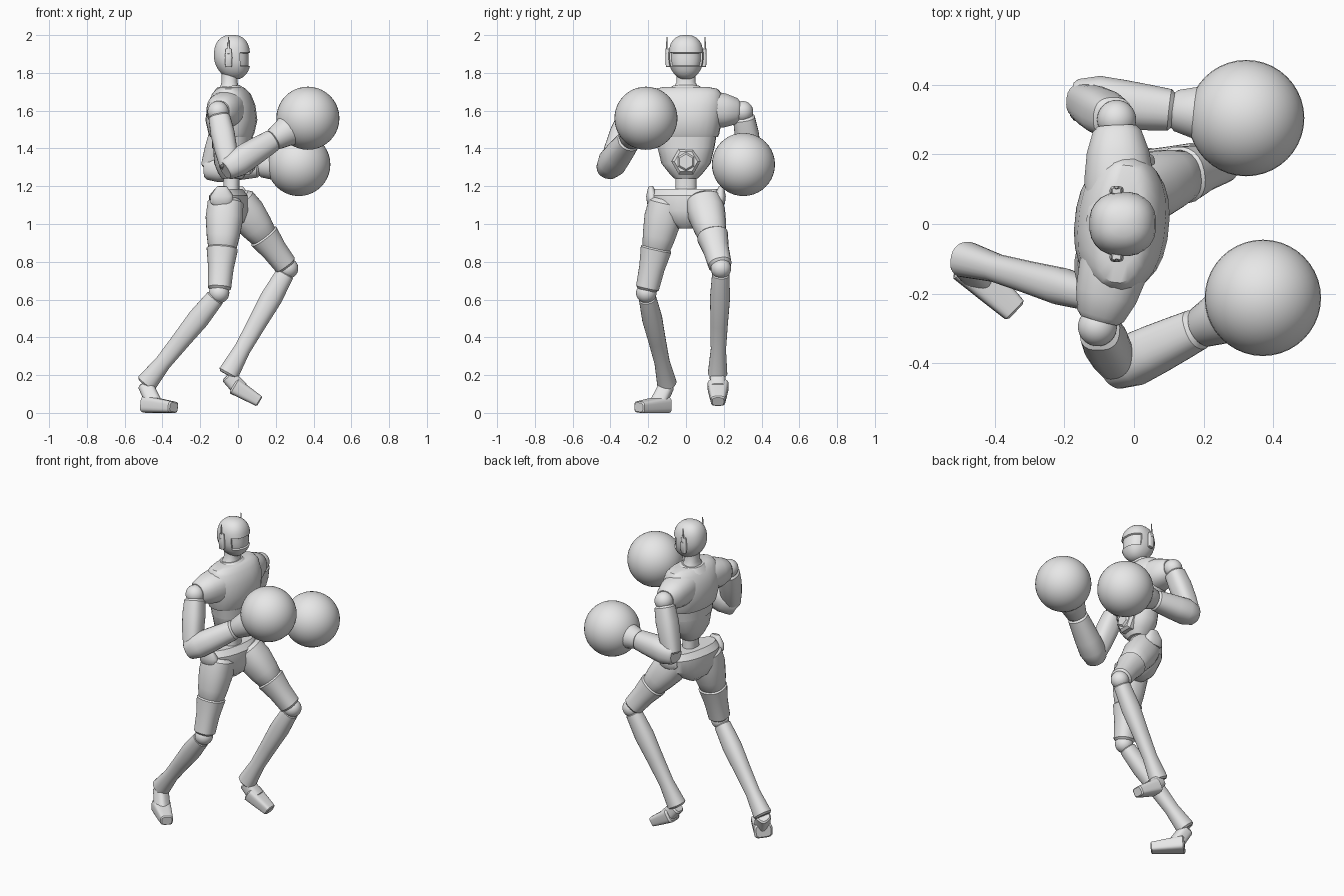
import bpy, bmesh, math
from mathutils import Vector

cube = bpy.data.objects.get("Cube")
if cube:
    bpy.data.objects.remove(cube, do_unlink=True)

shade = (.8, .8, .8, 1)
grey = bpy.data.materials.new("plain_grey")
grey.use_nodes = True
grey.diffuse_color = shade
grey.node_tree.nodes["Principled BSDF"].inputs["Base Color"].default_value = shade

UP = Vector((0, 0, 1))
SIDE = Vector((0, 1, 0))
parts = []


def finish(name, bm):
    mesh = bpy.data.meshes.new(name)
    bm.to_mesh(mesh)
    bm.free()
    mesh.materials.append(grey)
    part = bpy.data.objects.new(name, mesh)
    bpy.context.collection.objects.link(part)
    parts.append(part)


def rounded(value, power):
    return math.copysign(abs(value) ** (2 / power), value)


def loft(rings, axis, ref=SIDE, sides=24, power=2.3):
    """Skin superellipse rings (centre, depth, width) square to one axis."""
    bm = bmesh.new()
    axis = axis.normalized()
    if abs(axis.dot(ref)) > .9:
        ref = UP
    across = (ref - axis * ref.dot(axis)).normalized()
    front = across.cross(axis)
    loops = []
    for centre, depth, width in rings:
        loop = []
        for k in range(sides):
            angle = math.tau * (k + .5) / sides
            loop.append(bm.verts.new(centre
                                     + front * depth * rounded(math.cos(angle), power)
                                     + across * width * rounded(math.sin(angle), power)))
        loops.append(loop)
    for low, high in zip(loops, loops[1:]):
        for k in range(sides):
            bm.faces.new((low[k - 1], low[k], high[k], high[k - 1]))
    bm.faces.new(loops[0])
    bm.faces.new(loops[-1])
    bmesh.ops.recalc_face_normals(bm, faces=bm.faces)
    return bm


def column(name, x, rows, **options):
    """Upright loft from rows of (height, depth, width)."""
    rings = [(Vector((x, 0, z)), depth, width) for z, depth, width in rows]
    finish(name, loft(rings, UP, **options))


def limb(name, start, end, radii, wide=1, **options):
    """Straight limb with evenly spaced radii and softened ends."""
    start, end = Vector(start), Vector(end)
    span = end - start
    soft = span.normalized() * .2
    spots = [(start.lerp(end, i / (len(radii) - 1)), r) for i, r in enumerate(radii)]
    first, last = radii[0], radii[-1]
    spots[0] = (start + soft * first, first)
    spots[-1] = (end - soft * last, last)
    spots = [(start, first * .8)] + spots + [(end, last * .8)]
    finish(name, loft([(c, r, r * wide) for c, r in spots], span, **options))


def ball(name, centre, radius):
    bm = bmesh.new()
    bmesh.ops.create_uvsphere(bm, u_segments=40, v_segments=20, radius=radius)
    bmesh.ops.translate(bm, verts=bm.verts, vec=centre)
    finish(name, bm)


# Head: rounded egg that narrows to the chin, with a recessed visor
rings = []
steps = 14
for i in range(steps + 1):
    u = -math.cos(math.pi * (i + .3) / (steps + .6))
    size = (1 - abs(u) ** 2.5) ** .4
    chin = max(-u, 0)
    size *= 1 - chin * chin * .2
    rings.append((Vector((chin * .015 - .032, 0, 1.883 + u * .118)), size * .097, size * .093))
bm = loft(rings, UP)
visor = []
for face in bm.faces:
    spot = face.calc_center_median()
    if spot.x > .01 and 1.84 < spot.z < 1.92:
        visor.append(face)
bmesh.ops.inset_region(bm, faces=visor, thickness=.004, depth=-.009)
finish("head", bm)

# Ear pieces with thin antennae
for label, y in (("lead", .095), ("rear", -.095)):
    limb(label + "_ear", (-.05, y, 1.83), (-.05, y, 1.93), (.017, .02, .015), wide=.7, power=3)
    limb(label + "_antenna", (-.05, y * 1.1, 1.9), (-.05, y * 1.06, 1.99), (.007, .003), wide=.7)

# Neck and collar
column("neck", -.045, ((1.68, .07, .085), (1.725, .05, .066), (1.75, .043, .05), (1.8, .043, .05)))
limb("collar", (-.045, 0, 1.68), (-.05, 0, 1.73), (.09, .075), wide=1.2)

# Torso, slightly twisted: chest shell, band, abdomen, waist
twist = Vector((.1, 1, 0))
column("chest", -.035, ((1.46, .11, .17), (1.48, .12, .177), (1.55, .136, .19), (1.63, .125, .2),
                        (1.69, .1, .19), (1.715, .075, .17), (1.725, .06, .12)), ref=twist)
column("midriff_band", -.03, ((1.4, .105, .15), (1.46, .108, .16)), ref=twist)
column("abdomen", -.03, ((1.24, .055, .06), (1.27, .075, .09), (1.32, .095, .13), (1.4, .1, .15)),
       ref=twist)
column("waist", -.035, ((1.1, .05, .07), (1.2, .042, .055), (1.3, .045, .055)))

# Hexagonal buckle
limb("buckle_frame", (0, 0, 1.33), (.08, 0, 1.33), (.077, .077), sides=6, power=2)
limb("buckle_gem", (.05, 0, 1.33), (.09, 0, 1.33), (.05, .05), sides=6, power=2,
     ref=Vector((0, .87, .5)))

# Pelvis with raised hip corners
column("pelvis", -.05, ((.975, .04, .04), (1.01, .08, .1), (1.07, .1, .175),
                        (1.15, .095, .19), (1.185, .065, .17)), ref=Vector((.2, 1, 0)))
for label, x, y in (("rear", -.085, -.175), ("lead", 0, .175)):
    limb(label + "_hip_corner", (x, y, 1.1), (x, y * 1.07, 1.2), (.06, .06, .03), wide=.5)


def leg(label, hip, knee, ankle, heel, toe):
    hip, knee, ankle, heel, toe = map(Vector, (hip, knee, ankle, heel, toe))
    limb(label + "_thigh", hip, hip.lerp(knee, .6), (.095, .1, .087, .07))
    limb(label + "_knee_guard", hip.lerp(knee, .5), hip.lerp(knee, .97), (.083, .068, .062))
    ball(label + "_knee", knee, .054)
    limb(label + "_shin", knee.lerp(ankle, .04), ankle, (.05, .058, .05, .044, .056), wide=.92)
    limb(label + "_ankle", ankle, heel.lerp(toe, .3), (.042, .042, .045), power=3)
    limb(label + "_foot", heel, toe, (.045, .038, .03), wide=1.25, power=4)


leg("rear", (-.065, -.1, 1.13), (-.1, -.21, .635), (-.49, -.1, .15),
    (-.485, -.11, .045), (-.34, -.25, .03))
leg("lead", (-.01, .09, 1.13), (.265, .185, .765), (-.055, .167, .2),
    (-.025, .17, .145), (.115, .17, .06))


def arm(label, shoulder, elbow, glove):
    shoulder, elbow, glove = map(Vector, (shoulder, elbow, glove))
    chest = Vector((-.04, shoulder.y * .2, 1.61))
    limb(label + "_shoulder_sleeve", chest, chest.lerp(shoulder, .92), (.1, .1, .09, .07))
    ball(label + "_shoulder", shoulder, .056)
    limb(label + "_upper_arm", shoulder.lerp(elbow, .08), elbow, (.058, .064, .06, .05), power=2.6)
    limb(label + "_forearm", elbow.lerp(glove, -.06), elbow.lerp(glove, .56),
         (.06, .076, .072, .066, .06))
    limb(label + "_cuff", elbow.lerp(glove, .55), elbow.lerp(glove, .85), (.06, .076, .1), power=2)
    ball(label + "_glove", glove, .167)


arm("rear", (-.105, -.295, 1.595), (-.045, -.41, 1.3), (.37, -.212, 1.56))
arm("lead", (-.05, .3, 1.595), (-.15, .355, 1.295), (.322, .304, 1.315))

# Smooth shading with crisp edges
bpy.ops.object.select_all(action='DESELECT')
for part in parts:
    part.select_set(True)
bpy.context.view_layer.objects.active = parts[0]
bpy.ops.object.shade_smooth_by_angle(angle=math.radians(35))
